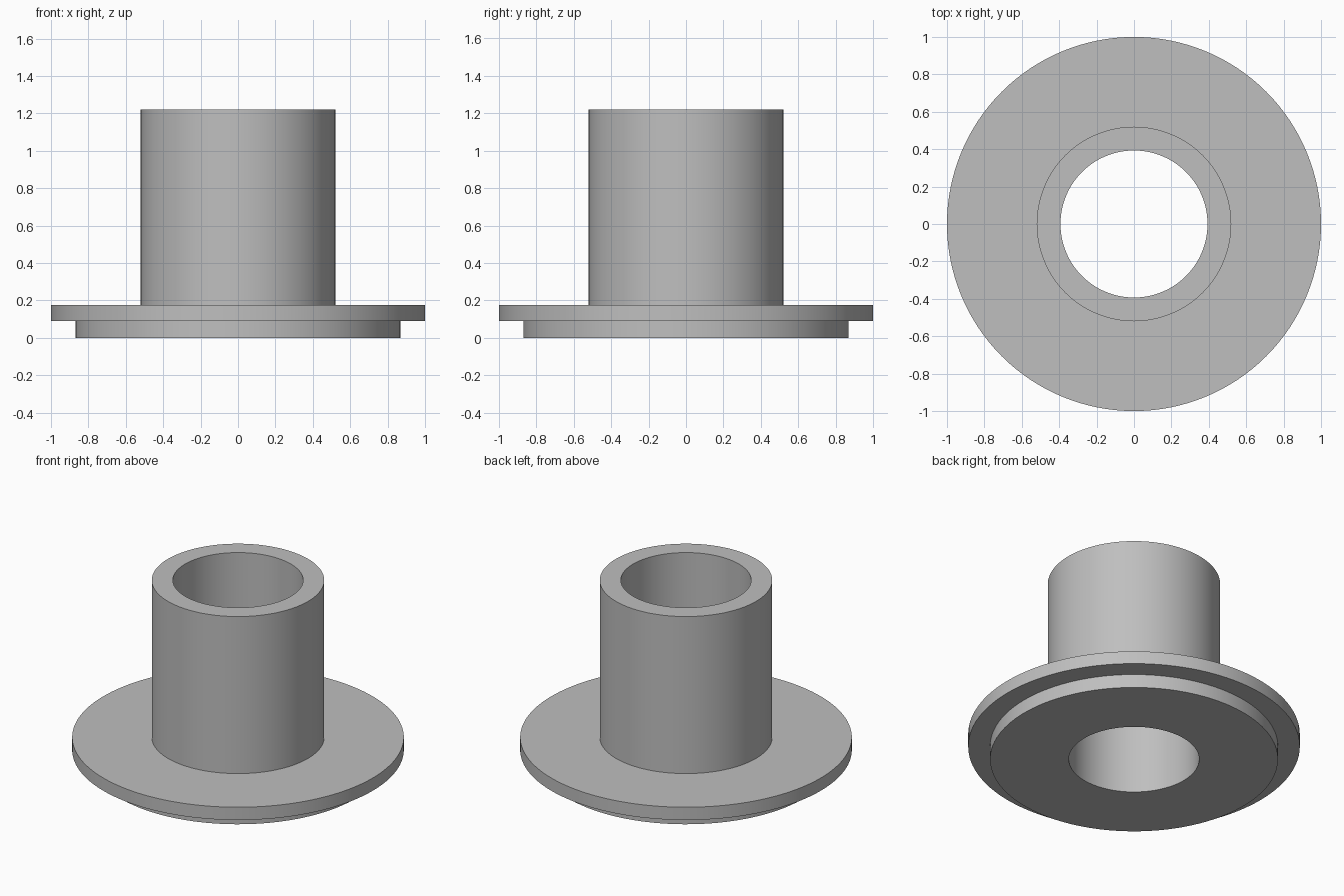
import bpy
import bmesh
from math import cos, sin, tau, radians

cube = bpy.data.objects.get("Cube")
if cube:
    bpy.data.objects.remove(cube, do_unlink=True)

SEGMENTS = 128

# Plain grey material
grey = bpy.data.materials.new("plain grey")
grey.use_nodes = True
colour = (0.52, 0.52, 0.52, 1)
grey.diffuse_color = colour
grey.node_tree.nodes["Principled BSDF"].inputs["Base Color"].default_value = colour


def lathe(name, profile, material):
    """Revolve a closed (radius, height) profile around the z axis."""
    bm = bmesh.new()
    rings = [[bm.verts.new((r * cos(tau * i / SEGMENTS), r * sin(tau * i / SEGMENTS), z))
              for i in range(SEGMENTS)] for r, z in profile]
    for k, ring in enumerate(rings):
        following = rings[(k + 1) % len(rings)]
        for i in range(SEGMENTS):
            j = (i + 1) % SEGMENTS
            bm.faces.new((ring[i], ring[j], following[j], following[i]))
    bmesh.ops.recalc_face_normals(bm, faces=bm.faces)
    mesh = bpy.data.meshes.new(name)
    bm.to_mesh(mesh)
    bm.free()
    mesh.materials.append(material)
    obj = bpy.data.objects.new(name, mesh)
    bpy.context.collection.objects.link(obj)
    bpy.ops.object.select_all(action="DESELECT")
    bpy.context.view_layer.objects.active = obj
    obj.select_set(True)
    bpy.ops.object.shade_smooth_by_angle(angle=radians(30))
    return obj


# Flanged sleeve: lower step, wide flange, tube and through bore
bore, tube, step, flange = 0.393, 0.52, 0.868, 1.0
step_top, flange_top, tube_top = 0.09, 0.175, 1.22
lathe("flanged_bushing", [
    (bore, 0), (step, 0), (step, step_top), (flange, step_top),
    (flange, flange_top), (tube, flange_top), (tube, tube_top), (bore, tube_top),
], grey)
